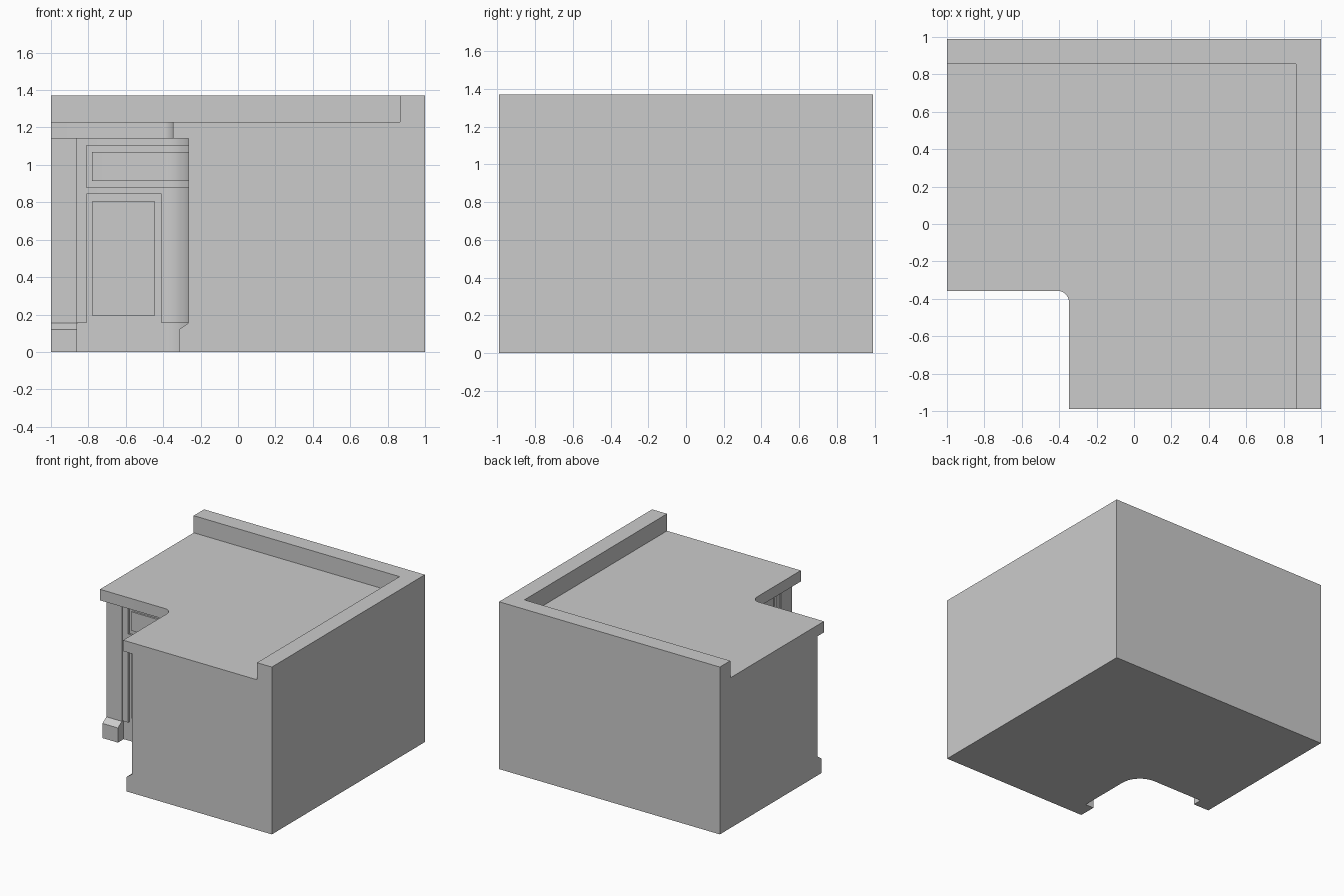
import bpy, bmesh, math

if "Cube" in bpy.data.objects:
    bpy.data.objects.remove(bpy.data.objects["Cube"])

C = -0.41                       # centre of the inner corner arcs
R_TOP, R_FACE, R_BACK = 0.063, 0.155, 0.17
Z_TOE, Z_BODY, Z_COUNTER, Z_TOP = 0.155, 1.14, 1.23, 1.37


def place(x, y, z):
    # the right-hand wing is slightly shorter than the left-hand one
    return (x, y + (0.01 if y < -0.5 else -0.01), z)


def prism(name, pts, lo, hi, along="z", swap=False, caps=(True, True)):
    """Extrude a profile: xy points along z, or yz points along x."""
    def to3d(p, t):
        x, y, z = (p[0], p[1], t) if along == "z" else (t, p[0], p[1])
        return place(y, x, z) if swap else place(x, y, z)
    bm = bmesh.new()
    a = [bm.verts.new(to3d(p, lo)) for p in pts]
    b = [bm.verts.new(to3d(p, hi)) for p in pts]
    n = len(pts)
    for i in range(n):
        j = (i + 1) % n
        bm.faces.new((a[i], a[j], b[j], b[i]))
    if caps[0]:
        bm.faces.new(a[::-1])
    if caps[1]:
        bm.faces.new(b)
    bmesh.ops.recalc_face_normals(bm, faces=bm.faces)
    mesh = bpy.data.meshes.new(name)
    bm.to_mesh(mesh)
    bm.free()
    ob = bpy.data.objects.new(name, mesh)
    bpy.context.collection.objects.link(ob)
    return ob


def inner_path(start, r, n=10):
    """Front line of the L: left wing, rounded inner corner, right wing."""
    arc = [(C + r * math.sin(t), C + r * math.cos(t))
           for t in (i * math.pi / 2 / n for i in range(n + 1))]
    if start < C:
        return [(start, C + r)] + arc + [(C + r, start)]
    return arc


def wrap(name, start, z0, z1):
    """Band on the cabinet face that bends round the inner corner."""
    pts = inner_path(start, R_FACE) + inner_path(start, R_BACK)[::-1]
    return prism(name, pts, z0, z1)


def pair(name, x0, x1, z0, z1):
    """Flat face piece on both wings."""
    f, b = C + R_FACE, C + R_BACK
    for side, swap in (("left", False), ("right", True)):
        prism(f"{name}_{side}", [(x0, f), (x1, f), (x1, b), (x0, b)], z0, z1, swap=swap)


outer = [(1, -1), (1, 1), (-1, 1)]

# Carcass, whose face is also the toe kick and the panel grooves
prism("carcass", inner_path(-1, R_BACK) + outer, 0, Z_BODY, caps=(True, False))

# Countertop and backsplash
prism("countertop", inner_path(-1, R_TOP) + outer, Z_BODY, Z_COUNTER)
prism("backsplash", [(-1, 0.865), (0.865, 0.865), (0.865, -1)] + outer,
      Z_COUNTER, Z_TOP, caps=(False, True))

# End posts with a bevelled plinth
post = [(C + R_BACK, 0), (-0.315, 0), (-0.315, 0.12), (-0.265, Z_TOE),
        (-0.265, Z_BODY), (C + R_BACK, Z_BODY)]
for side, swap in (("left", False), ("right", True)):
    prism(f"end_post_{side}", post, -1, -0.86, along="x", swap=swap)

# Face frame
pair("stile", -0.86, -0.81, Z_TOE, Z_BODY)
wrap("corner_stile", C, Z_TOE, 0.845)
wrap("middle_rail", -0.81, 0.845, 0.88)
wrap("top_rail", -0.81, 1.105, Z_BODY)

# Raised door panels and the drawer front bent round the corner
pair("door_panel", -0.78, -0.445, 0.195, 0.805)
wrap("drawer_panel", -0.78, 0.915, 1.07)

# Smooth the rounded inner corner only
bpy.ops.object.select_all(action="SELECT")
bpy.context.view_layer.objects.active = bpy.data.objects["carcass"]
bpy.ops.object.shade_smooth_by_angle(angle=math.radians(30))
